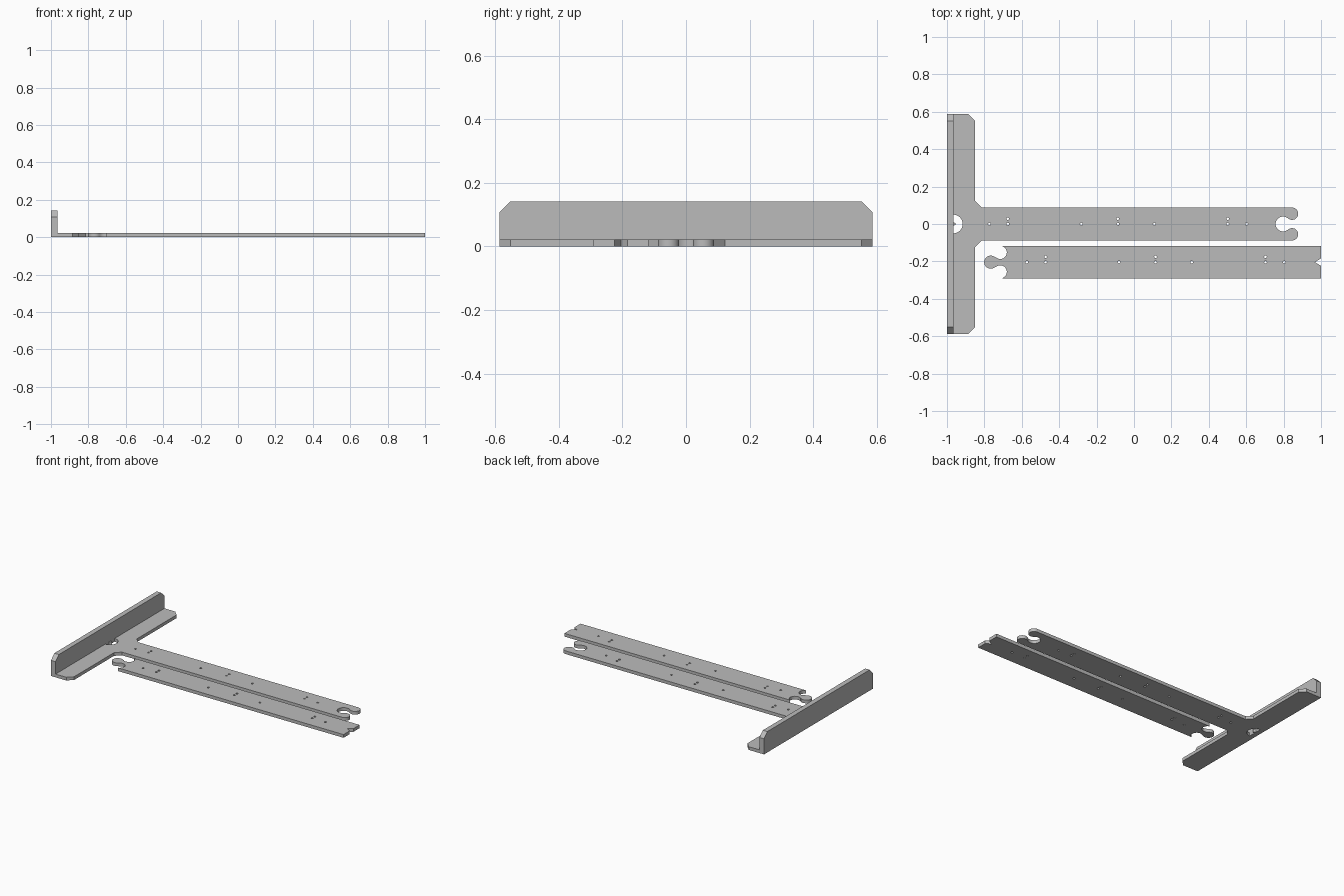
import bpy, bmesh, math

if "Cube" in bpy.data.objects:
    bpy.data.objects.remove(bpy.data.objects["Cube"])

T = 0.022          # sheet thickness
FENCE_X = -0.966   # inner face of the fence
HEAD_Y = 0.587     # half length of the head

grey = bpy.data.materials.new("light grey")
grey.diffuse_color = (0.5, 0.5, 0.5, 1)
grey.use_nodes = True
grey.node_tree.nodes["Principled BSDF"].inputs["Base Color"].default_value = grey.diffuse_color


def arc(cx, cy, r, a0, a1, n=20):
    """Points along an arc, angles in degrees."""
    return [(cx + r * math.cos(math.radians(a0 + (a1 - a0) * i / n)),
             cy + r * math.sin(math.radians(a0 + (a1 - a0) * i / n)))
            for i in range(n + 1)]


def circle(cx, cy, r=0.007, n=16):
    return arc(cx, cy, r, 0, 360, n)[:-1]


def plate(name, loops, depth, location=(0, 0, 0), rotation=(0, 0, 0)):
    """Extrude an outline (first loop) with holes (other loops) by depth."""
    cu = bpy.data.curves.new(name, 'CURVE')
    cu.dimensions = '2D'
    cu.fill_mode = 'BOTH'
    cu.extrude = depth / 2
    for pts in loops:
        sp = cu.splines.new('POLY')
        sp.points.add(len(pts) - 1)
        for p, (x, y) in zip(sp.points, pts):
            p.co = (x, y, 0, 1)
        sp.use_cyclic_u = True
    ob = bpy.data.objects.new(name, cu)
    bpy.context.collection.objects.link(ob)
    ob.location, ob.rotation_euler = location, rotation
    bpy.ops.object.select_all(action='DESELECT')
    bpy.context.view_layer.objects.active = ob
    ob.select_set(True)
    bpy.ops.object.convert(target='MESH')
    ob = bpy.context.object
    bm = bmesh.new()
    bm.from_mesh(ob.data)
    bmesh.ops.remove_doubles(bm, verts=bm.verts, dist=1e-5)
    bmesh.ops.recalc_face_normals(bm, faces=bm.faces)
    bm.to_mesh(ob.data)
    bm.free()
    ob.data.materials.clear()
    ob.data.materials.append(grey)
    bpy.ops.object.shade_smooth_by_angle(angle=math.radians(30))
    return ob


# Head and first blade: T outline ending in a round socket between two lobes
c, w = 0.035, 0.088
sx, lx, ly, lr = 0.797, 0.845, 0.055, 0.033
a = math.degrees(math.atan2(ly, lx - sx))
sr = math.hypot(lx - sx, ly) - lr
outline = [(FENCE_X, -HEAD_Y), (-0.85 - c, -HEAD_Y), (-0.85, -HEAD_Y + c),
           (-0.85, -w - c), (-0.85 + c, -w)]
outline += arc(lx, -ly, lr, -90, 180 - a)
outline += arc(sx, 0, sr, -a, a - 360, 28)[1:]
outline += arc(lx, ly, lr, a - 180, 90)[1:]
outline += [(-0.85 + c, w), (-0.85, w + c), (-0.85, HEAD_Y - c),
            (-0.85 - c, HEAD_Y), (FENCE_X, HEAD_Y)]
outline += arc(FENCE_X, 0, 0.05, 90, -90, 24)      # sighting window
holes = [circle(x, 0) for x in (-0.773, -0.675, -0.281, -0.086, 0.109, 0.501, 0.602)]
holes += [circle(x, 0.028) for x in (-0.675, -0.086, 0.501)]
plate("head_and_blade", [outline] + holes, T, (0, 0, T / 2))

# Small pointer inside the window
plate("pointer", [[(FENCE_X, -0.01), (-0.95, 0), (FENCE_X, 0.01)]], T, (0, 0, T / 2))

# Upright fence with clipped top corners
H = 0.142
plate("fence", [[(-HEAD_Y, 0), (HEAD_Y, 0), (HEAD_Y, H - c), (HEAD_Y - c, H),
                 (-HEAD_Y + c, H), (-HEAD_Y, H - c)]],
      FENCE_X + 1, ((FENCE_X - 1) / 2, 0, 0), (math.pi / 2, 0, math.pi / 2))

# Extension blade: notched end on the right, round knob on the left
h, kx, gx, gy, r = 0.0865, -0.766, -0.715, 0.052, 0.035
b = math.degrees(math.atan2(gy, gx - kx))
ext = [(1, -h), (1, -0.02), (0.967, 0), (1, 0.02), (1, h), (-0.703, h)]
ext += arc(gx, gy, r, 70, b - 180)
ext += arc(kx, 0, r, b, 360 - b, 28)
ext += arc(gx, -gy, r, 180 - b, -70)
ext += [(-0.703, -h)]
holes = [circle(x, 0) for x in (-0.573, -0.473, -0.08, 0.115, 0.308, 0.703, 0.803)]
holes += [circle(x, 0.028) for x in (-0.473, 0.115, 0.703)]
plate("extension_blade", [ext] + holes, T, (0, -0.204, T / 2))
